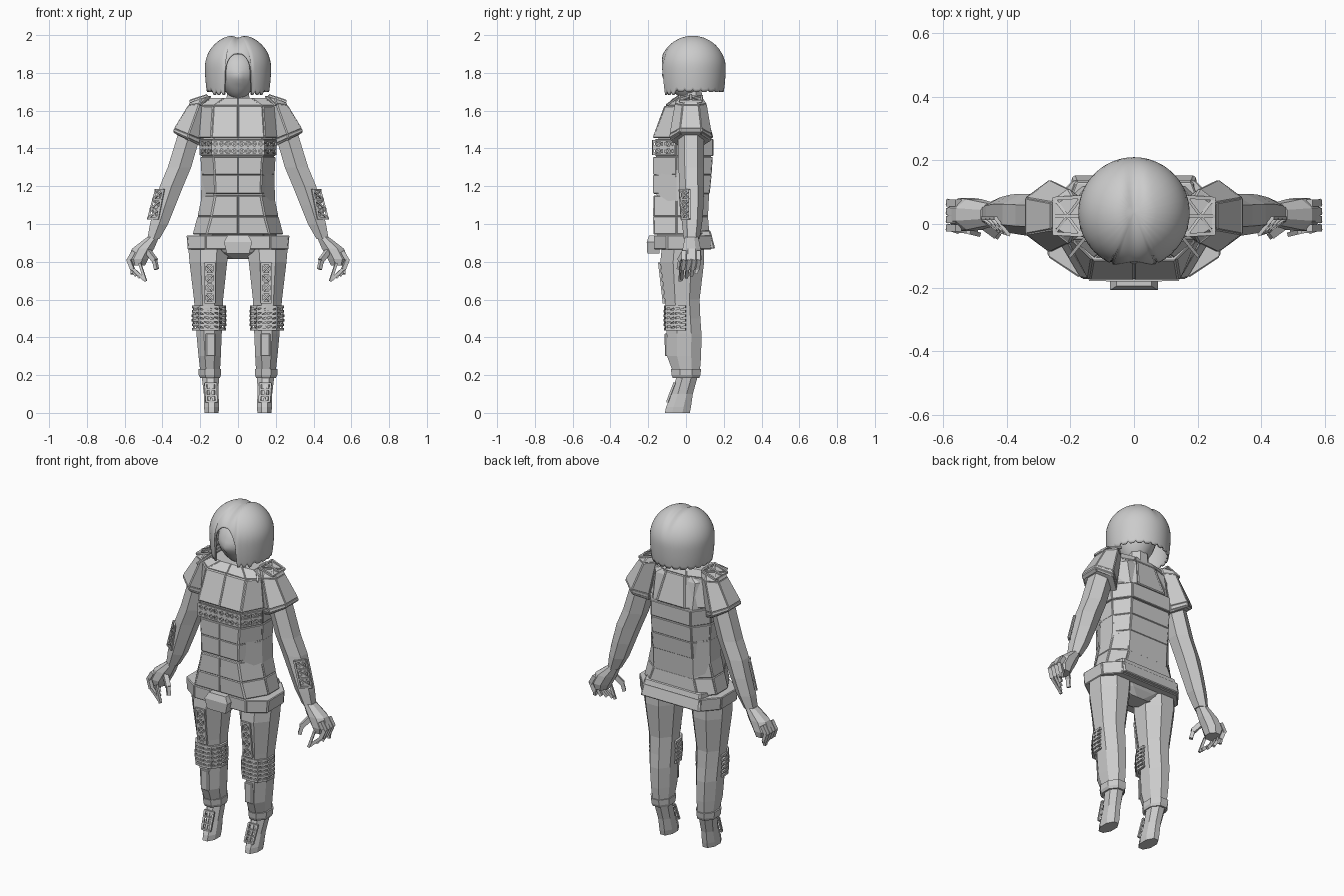
import bpy, bmesh, math
from mathutils import Vector, Matrix

if "Cube" in bpy.data.objects:
    bpy.data.objects.remove(bpy.data.objects["Cube"])

grey = bpy.data.materials.new("plain grey")
grey.diffuse_color = (0.6, 0.6, 0.6, 1)
grey.use_nodes = True
grey.node_tree.nodes["Principled BSDF"].inputs["Base Color"].default_value = grey.diffuse_color


def finish(name, bm, mirror=False, smooth=False):
    bmesh.ops.recalc_face_normals(bm, faces=bm.faces)
    me = bpy.data.meshes.new(name)
    bm.to_mesh(me)
    bm.free()
    me.materials.append(grey)
    ob = bpy.data.objects.new(name, me)
    bpy.context.collection.objects.link(ob)
    if smooth:
        for p in me.polygons:
            p.use_smooth = True
    if mirror:
        ob.modifiers.new("mirror", 'MIRROR')
    return ob


def oval(z, cx, cy, rx, ry, n=8, tilt=0):
    """n-sided ring with flat sides touching rx, ry"""
    k = 1 / math.cos(math.pi / n)
    pts = []
    for i in range(n):
        a = (i + .5) * math.tau / n
        dx = rx * k * math.cos(a)
        pts.append((cx + dx, cy + ry * k * math.sin(a), z + tilt * dx))
    return pts


def torso(z, f, wf, ws, b, wb=.13, s=.05):
    """faceted body ring: front depth, front/side half widths, back depth"""
    return [(0, -f, z), (wf, -f, z), (ws, -s, z), (ws, .05, z), (wb, b, z),
            (-wb, b, z), (-ws, .05, z), (-ws, -s, z), (-wf, -f, z)]


def loft(name, rings, panel=0, mirror=False):
    bm = bmesh.new()
    vs = [[bm.verts.new(p) for p in r] for r in rings]
    n = len(vs[0])
    sides = [bm.faces.new((a[i], a[(i + 1) % n], b[(i + 1) % n], b[i]))
             for a, b in zip(vs, vs[1:]) for i in range(n)]
    bm.faces.new(vs[0])
    bm.faces.new(vs[-1])
    bmesh.ops.recalc_face_normals(bm, faces=bm.faces)
    if panel:
        bmesh.ops.inset_individual(bm, faces=sides, thickness=panel, depth=panel * .7)
    return finish(name, bm, mirror)


def bar(bm, p, q, w=.008):
    p, q = Vector(p), Vector(q)
    d = q - p
    m = (Matrix.Translation((p + q) / 2) @ d.to_track_quat('Z', 'Y').to_matrix().to_4x4()
         @ Matrix.Diagonal((w, w, d.length + w * .5, 1)))
    bmesh.ops.create_cube(bm, size=1, matrix=m)


def truss(bm, a0, a1, b0, b1, n, cross=True, w=.008):
    """ladder between rails a0-b0 and a1-b1 with crossed braces"""
    a0, a1, b0, b1 = map(Vector, (a0, a1, b0, b1))
    bar(bm, a0, b0, w)
    bar(bm, a1, b1, w)
    for i in range(n + 1):
        p, q = a0.lerp(b0, i / n), a1.lerp(b1, i / n)
        bar(bm, p, q, w)
        if cross and i < n:
            bar(bm, p, a1.lerp(b1, (i + 1) / n), w * .8)
            bar(bm, q, a0.lerp(b0, (i + 1) / n), w * .8)


# Hair: smooth bob with an arched face opening and a parting
def hair_bottom(a, i):
    x = abs(.175 * math.sin(a))
    if math.cos(a) > 0:
        if x < .07:
            return 1.79 + .12 * math.sqrt(1 - (x / .07) ** 2)
        if x < .15:
            return 1.685 + .02 * (i % 3 == 0)
    return 1.70 + .012 * (i % 4 == 0)


bm = bmesh.new()
N, R = 96, 18
cols = []
for i in range(N):
    a = i * math.tau / N
    end = math.asin((hair_bottom(a, min(i, N - i)) - 1.83) / .17)
    col = []
    for j in range(R + 1):
        phi = math.radians(89) + (end - math.radians(89)) * j / R
        s = math.sin(phi)
        r = math.cos(phi) if phi > 0 else 1 - .1 * s * s
        x, y, z = .175 * r * math.sin(a), .035 - .175 * r * math.cos(a), 1.83 + .172 * s
        if s > 0:
            z -= .016 * s * math.exp(-(x / .025) ** 2)
        col.append(bm.verts.new((x, y, z)))
    cols.append(col)
for i in range(N):
    a, b = cols[i], cols[(i + 1) % N]
    for j in range(R):
        bm.faces.new((a[j], a[j + 1], b[j + 1], b[j]))
bm.faces.new([c[0] for c in cols])
hair = finish("hair", bm, smooth=True)
sol = hair.modifiers.new("thickness", 'SOLIDIFY')
sol.thickness, sol.offset = .01, -1

# Face and neck
bm = bmesh.new()
bmesh.ops.create_uvsphere(bm, u_segments=24, v_segments=16, radius=1)
for v in bm.verts:
    x, y, z = v.co
    taper = 1 + .25 * min(z, 0)
    nose = .016 * math.exp(-(x / .18) ** 2 - ((z + .1) / .2) ** 2) if y < 0 else 0
    v.co = (.11 * x * taper, .005 + .12 * y * taper - nose, 1.79 + .13 * z)
finish("face", bm, smooth=True)
loft("neck", [oval(1.6, 0, .03, .065, .06), oval(1.74, 0, .03, .055, .05)])

# Armoured jacket in tiers
loft("jacket_core", [torso(1.66, .05, .05, .1, .07, .05), torso(1.6, .11, .11, .17, .1),
                     torso(1.4, .16, .13, .19, .135), torso(.92, .15, .13, .2, .11)])
loft("collar", [torso(1.625, .105, .125, .19, .095, .07), torso(1.668, .06, .07, .14, .07, .05)], .005)
loft("chest_armour", [torso(1.455, .172, .14, .205, .14, .09), torso(1.625, .11, .13, .19, .095, .06)], .007)
loft("back_band", [torso(1.36, .16, .13, .195, .142), torso(1.45, .16, .13, .2, .142)], .005)
loft("waist_armour", [torso(1.16, .17, .12, .186, .122), torso(1.26, .17, .122, .19, .132),
                      torso(1.355, .17, .128, .195, .138)], .005)
loft("jacket_skirt", [torso(.945, .168, .165, .235, .12, .16), torso(1.04, .17, .14, .21, .112),
                      torso(1.15, .168, .12, .186, .11)], .006)

# Chest lattice strip
bm = bmesh.new()
path = [(-.2, -.065), (-.137, -.174), (-.07, -.176), (0, -.176), (.07, -.176), (.137, -.174), (.2, -.065)]
for (x0, y0), (x1, y1) in zip(path, path[1:]):
    for z0, z1 in ((1.37, 1.402), (1.408, 1.44)):
        truss(bm, (x0, y0, z0), (x0, y0, z1), (x1, y1, z0), (x1, y1, z1), 2, w=.009)
finish("chest_lattice", bm)

# Belt, buckle, rear pouch and pelvis
loft("belt", [torso(.865, .165, .17, .262, .13, .19, .1), torso(.94, .165, .17, .268, .135, .19, .1)], .006)
loft("buckle", [[(x * .06, y, .845) for x, y in ((-1, -.205), (1, -.205), (1, -.14), (-1, -.14))],
                [(x * .075, y, .905) for x, y in ((-1, -.208), (1, -.208), (1, -.14), (-1, -.14))],
                [(x * .055, y, .94) for x, y in ((-1, -.195), (1, -.195), (1, -.14), (-1, -.14))]])
loft("rear_belt_plate", [[(-.2, .08, .87), (.2, .08, .87), (.19, .15, .87), (-.19, .15, .87)],
                         [(-.2, .07, .965), (.2, .07, .965), (.18, .125, .965), (-.18, .125, .965)]], .006)
loft("pelvis", [torso(.815, .05, .02, .06, .05, .02, .03), torso(.85, .1, .07, .15, .08, .07),
                torso(.9, .13, .12, .22, .11)])

# Legs, cuffs and boots
loft("leg", [oval(.23, .148, 0, .053, .074), oval(.3, .15, -.01, .059, .09),
             oval(.42, .153, -.01, .067, .092), oval(.5, .154, -.014, .071, .09),
             oval(.6, .156, -.02, .077, .092), oval(.8, .157, -.02, .1, .116),
             oval(.9, .155, -.015, .11, .11)], mirror=True)
loft("boot_cuff", [oval(.185, .148, 0, .052, .07), oval(.2, .149, 0, .059, .076),
                   oval(.232, .15, 0, .06, .08)], mirror=True)
loft("boot", [oval(0, .14, -.046, .037, .066), oval(.03, .14, -.04, .04, .066),
              oval(.1, .142, -.02, .039, .056), oval(.2, .147, .008, .046, .056)], mirror=True)
loft("shin_plate", [[(.122, -.108, .3), (.168, -.108, .3), (.168, -.09, .3), (.122, -.09, .3)],
                    [(.122, -.11, .42), (.168, -.11, .42), (.168, -.09, .42), (.122, -.09, .42)]],
     .005, True)

# Thigh trusses and boot ladders
bm = bmesh.new()
truss(bm, (.125, -.118, .585), (.175, -.118, .585), (.125, -.142, .79), (.175, -.142, .79), 4, w=.011)
finish("thigh_truss", bm, True)
bm = bmesh.new()
truss(bm, (.115, -.098, .06), (.167, -.098, .06), (.117, -.062, .155), (.173, -.062, .155), 3, False, .011)
truss(bm, (.14, -.098, .06), (.144, -.098, .06), (.144, -.062, .155), (.148, -.062, .155), 1, False)
finish("boot_ladder", bm, True)

# Knee pads: stacked half rings with braces
bm = bmesh.new()
half = [(-.085, -.005), (-.08, -.06), (-.05, -.105), (0, -.112), (.05, -.105), (.08, -.06), (.085, -.005)]
for k in range(6):
    z = .442 + k * .024
    g = .97 + .04 * math.sin(math.pi * k / 5)
    for (x0, y0), (x1, y1) in zip(half, half[1:]):
        p, q = (.153 + x0 * g, y0 * g, z), (.153 + x1 * g, y1 * g, z)
        bar(bm, p, q, .013)
        if k < 5:
            bar(bm, p, (q[0], q[1], z + .024), .007)
            bar(bm, p, (p[0], p[1], z + .024), .008)
finish("knee_pad", bm, True)

# Sleeves and arms
loft("sleeve", [oval(1.44, .256, .025, .066, .09, 6, .5), oval(1.455, .266, .025, .075, .096, 6, .45),
                oval(1.475, .262, .025, .074, .096, 6, .4), oval(1.635, .205, .025, .055, .072, 6, -.1),
                oval(1.665, .195, .025, .05, .055, 6, -.25)], .004, True)
loft("arm", [oval(.92, .448, .03, .032, .036, 6), oval(1.0, .418, .032, .048, .046, 6),
             oval(1.1, .385, .032, .055, .053, 6), oval(1.2, .352, .03, .062, .056, 6),
             oval(1.3, .31, .027, .062, .058, 6), oval(1.5, .25, .025, .06, .06, 6)], mirror=True)

# Shoulder and forearm trusses
bm = bmesh.new()
truss(bm, (.165, -.035, 1.678), (.165, .085, 1.678), (.25, -.03, 1.65), (.25, .08, 1.65), 1, w=.011)
bar(bm, (.165, .025, 1.682), (.25, .025, 1.654), .011)
bar(bm, (.155, -.045, 1.672), (.2, -.1, 1.63), .01)
finish("shoulder_truss", bm, True)
bm = bmesh.new()
truss(bm, (.425, -.022, 1.03), (.475, .018, 1.03), (.395, -.032, 1.18), (.435, .018, 1.18), 3, w=.011)
finish("forearm_truss", bm, True)

# Hands with curled fingers
loft("palm", [oval(.78, .53, .03, .038, .044), oval(.815, .53, .03, .055, .052),
              oval(.87, .502, .03, .058, .048), oval(.93, .45, .03, .032, .035)], mirror=True)
bm = bmesh.new()
for k in range(4):
    y, s = -.012 + k * .026, .02 * k
    bar(bm, (.555, y, .85), (.578, y, .81), .022)
    bar(bm, (.578, y, .81), (.56, y - .006, .765), .021)
    bar(bm, (.56, y - .006, .765), (.5 + s, y - .012, .71 + s * .5), .017)
bar(bm, (.48, 0, .86), (.442, -.028, .81), .026)
bar(bm, (.442, -.028, .81), (.432, -.035, .765), .02)
bar(bm, (.52, -.025, .79), (.49, -.032, .7), .014)
finish("fingers", bm, True)
